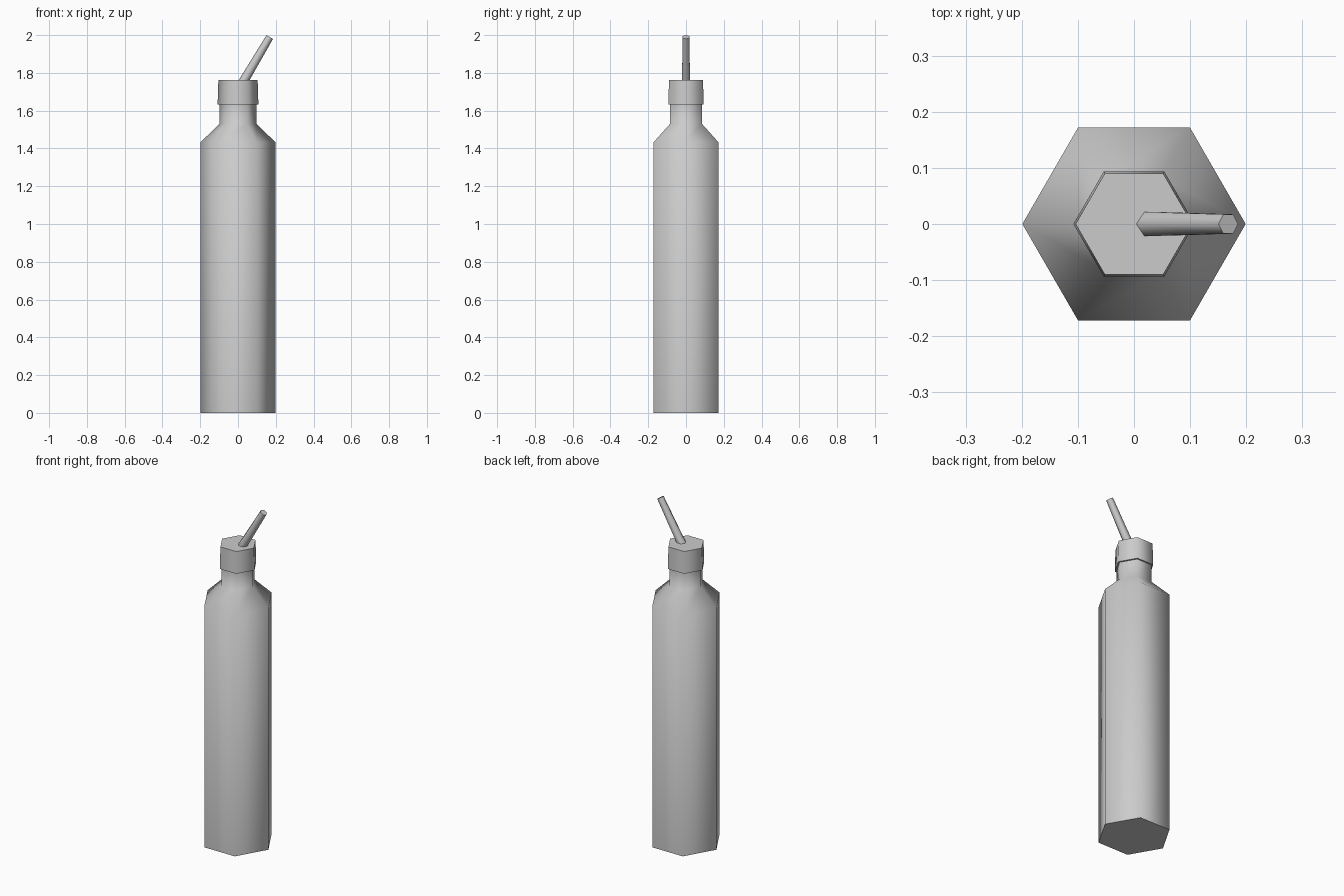
import bpy, bmesh, math
from mathutils import Matrix, Vector

if "Cube" in bpy.data.objects:
    bpy.data.objects.remove(bpy.data.objects["Cube"])

SIDES = 6


def hex_loft(name, profile, matrix=Matrix.Identity(4)):
    """Closed six-sided solid swept through (radius, height) rings."""
    bm = bmesh.new()
    rings = []
    for r, z in profile:
        rings.append([bm.verts.new(matrix @ Vector((
            r * math.cos(math.tau * i / SIDES),
            r * math.sin(math.tau * i / SIDES), z))) for i in range(SIDES)])
    for low, high in zip(rings, rings[1:]):
        for i in range(SIDES):
            j = (i + 1) % SIDES
            bm.faces.new((low[i], low[j], high[j], high[i]))
    bm.faces.new(rings[0][::-1])
    bm.faces.new(rings[-1])
    bmesh.ops.recalc_face_normals(bm, faces=bm.faces)
    mesh = bpy.data.meshes.new(name)
    bm.to_mesh(mesh)
    bm.free()
    ob = bpy.data.objects.new(name, mesh)
    bpy.context.collection.objects.link(ob)
    # Smooth across the 60 degree sides, sharp at the rims
    bpy.ops.object.select_all(action='DESELECT')
    ob.select_set(True)
    bpy.context.view_layer.objects.active = ob
    bpy.ops.object.shade_smooth_by_angle(angle=math.radians(65))
    return ob


# Bottle body, shoulder and neck
hex_loft("bottle", [(0.199, 0), (0.199, 1.432), (0.098, 1.53), (0.098, 1.64)])

# Slightly tapered cap
hex_loft("cap", [(0.108, 1.632), (0.104, 1.762)])

# Slanted tapering straw, its foot sunk just into the cap
base, tip = Vector((0.033, 0, 1.762)), Vector((0.168, 0, 1.99))
axis = tip - base
tilt = math.atan2(axis.x, axis.z)
hex_loft("straw", [(0.025, -0.018), (0.02, axis.length)],
         Matrix.Translation(base) @ Matrix.Rotation(tilt, 4, 'Y'))
